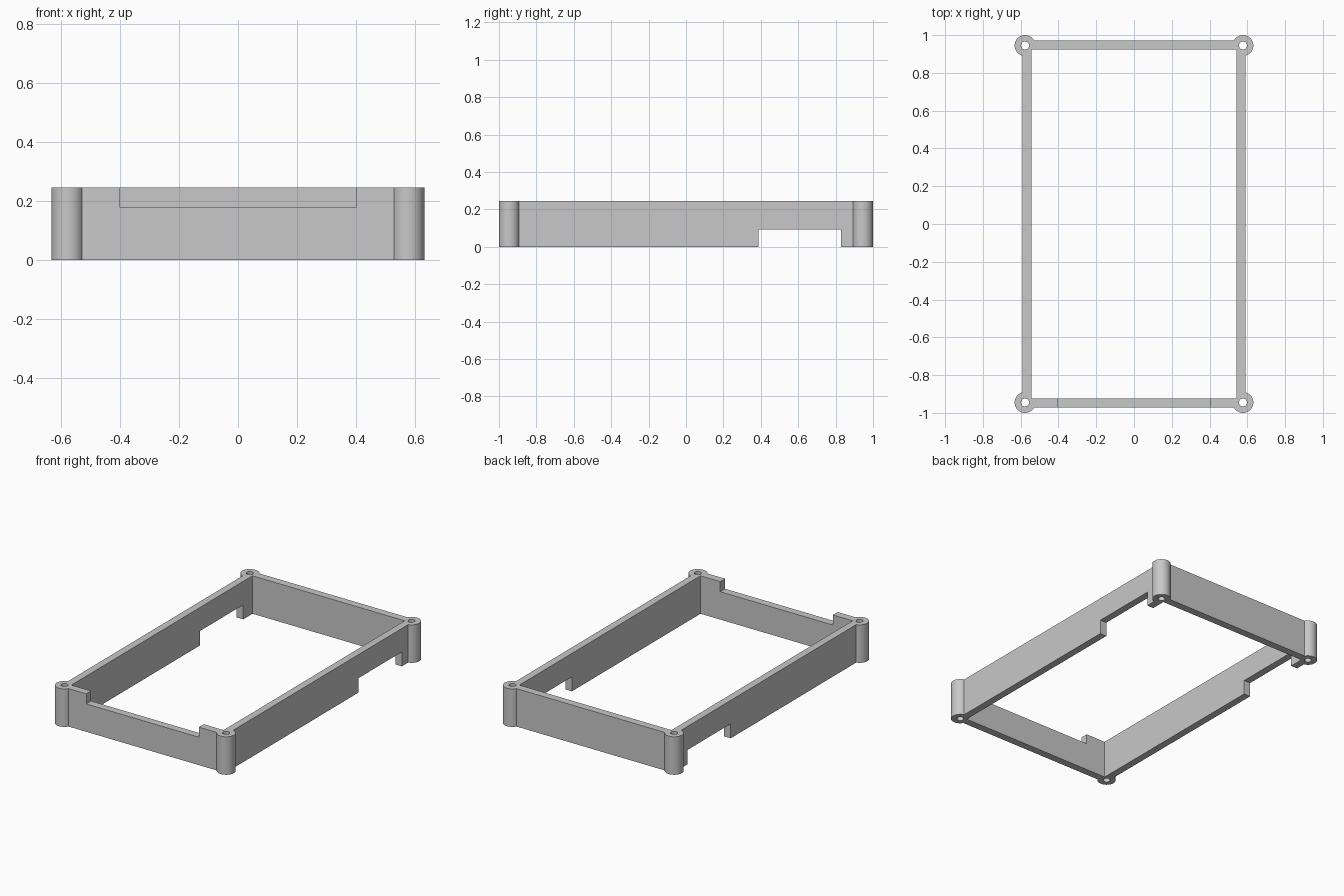
import bpy

if "Cube" in bpy.data.objects:
    bpy.data.objects.remove(bpy.data.objects["Cube"])

H = 0.245                    # frame height
PX, PY = 0.577, 0.945        # corner post centres
POST_R, HOLE_R = 0.055, 0.021

grey = bpy.data.materials.new("grey")
grey.diffuse_color = (0.58, 0.58, 0.58, 1)
grey.use_nodes = True
grey.node_tree.nodes["Principled BSDF"].inputs["Base Color"].default_value = grey.diffuse_color


def box(name, x0, x1, y0, y1, z0, z1):
    bpy.ops.mesh.primitive_cube_add(size=1)
    o = bpy.context.object
    o.name = name
    for v in o.data.vertices:
        v.co = (x1 if v.co.x > 0 else x0,
                y1 if v.co.y > 0 else y0,
                z1 if v.co.z > 0 else z0)
    return o


def cylinder(name, x, y, r, z0, z1, sides):
    bpy.ops.mesh.primitive_cylinder_add(
        vertices=sides, radius=r, depth=z1 - z0, location=(x, y, (z0 + z1) / 2))
    o = bpy.context.object
    o.name = name
    return o


def combine(target, tool, operation):
    """Apply a boolean and remove the helper."""
    tool.hide_render = True
    bpy.context.view_layer.objects.active = target
    m = target.modifiers.new("bool", 'BOOLEAN')
    m.operation, m.solver, m.object = operation, 'EXACT', tool
    bpy.ops.object.modifier_apply(modifier=m.name)
    bpy.data.objects.remove(tool, do_unlink=True)


corners = [(sx * PX, sy * PY) for sx in (-1, 1) for sy in (-1, 1)]

# Outer block with round corner posts
frame = box("frame", -0.59, 0.59, -0.972, 0.972, 0, H)
for x, y in corners:
    combine(frame, cylinder("corner_post", x, y, POST_R, 0, H, 64), 'UNION')

# Open middle, leaving thin walls with square inner corners
combine(frame, box("cavity", -0.543, 0.543, -0.923, 0.923, -0.1, H + 0.1), 'DIFFERENCE')

# Screw holes through the posts
for x, y in corners:
    combine(frame, cylinder("screw_hole", x, y, HOLE_R, -0.1, H + 0.1, 32), 'DIFFERENCE')

# Wide notch in the top of the front wall
combine(frame, box("front_notch", -0.402, 0.402, -1.1, -0.8, 0.18, H + 0.1), 'DIFFERENCE')

# Notch in the underside of both side walls
combine(frame, box("side_notch", -0.8, 0.8, 0.387, 0.828, -0.1, 0.093), 'DIFFERENCE')

frame.data.materials.clear()
frame.data.materials.append(grey)
bpy.ops.object.select_all(action='DESELECT')
frame.select_set(True)
bpy.context.view_layer.objects.active = frame
bpy.ops.object.shade_smooth_by_angle(angle=0.5)
